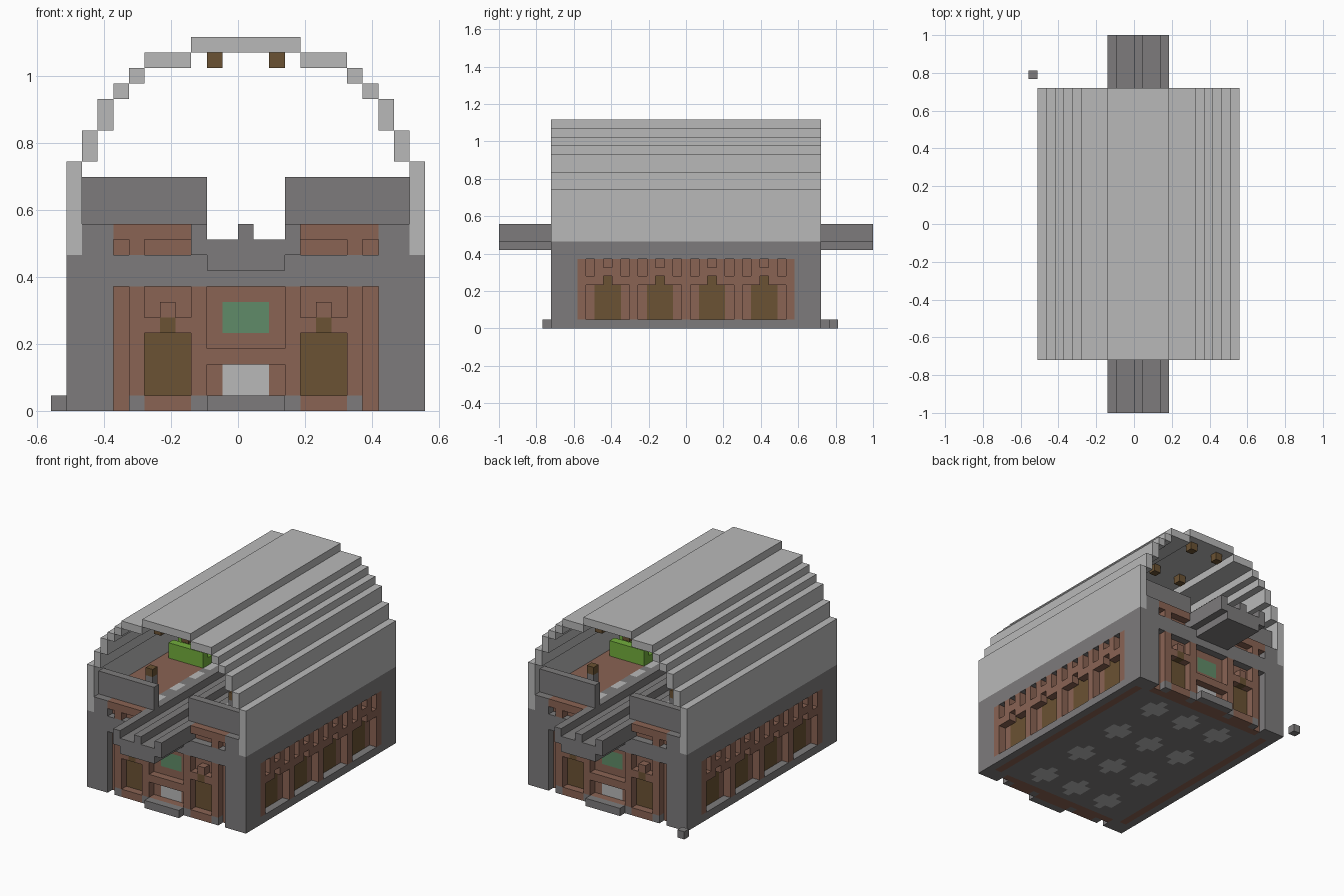
import bpy, bmesh
from mathutils import Vector

cube = bpy.data.objects.get("Cube")
if cube:
    bpy.data.objects.remove(cube, do_unlink=True)

U = 2 / 43                      # edge of one building block
COLOURS = {
    "dark_stone": (0.205, 0.198, 0.200),
    "pale_stone": (0.485, 0.485, 0.485),
    "brick": (0.255, 0.126, 0.088),
    "bronze": (0.145, 0.085, 0.033),
    "sign_green": (0.118, 0.260, 0.140),
    "leaf_green": (0.170, 0.420, 0.045),
}
MATS = {}
for name, rgb in COLOURS.items():
    m = bpy.data.materials.new(name)
    m.use_nodes = True
    m.diffuse_color = (*rgb, 1)
    bsdf = next(n for n in m.node_tree.nodes if n.type == "BSDF_PRINCIPLED")
    bsdf.inputs["Base Color"].default_value = (*rgb, 1)
    bsdf.inputs["Roughness"].default_value = 0.9
    MATS[name] = m

cells = {}                      # block position -> (part, material)


def span(s):
    return range(*s) if isinstance(s, tuple) else (s,)


def mirrored(xs, ys, zs):
    """Blocks of a box, mirrored left-right and front-back."""
    for x in span(xs):
        for y in span(ys):
            for z in span(zs):
                for a in (x, 24 - x):
                    for b in (y, 42 - y):
                        yield a, b, z


def fill(part, mat, xs, ys, zs):
    for c in mirrored(xs, ys, zs):
        cells[c] = (part, mat)


def carve(xs, ys, zs):
    for c in mirrored(xs, ys, zs):
        cells.pop(c, None)


# Main body with the track trough
fill("walls", "dark_stone", (1, 13), (6, 22), (0, 12))
carve((9, 13), (6, 22), 11)

# Brick end walls with columns, slots and friezes
fill("end_brickwork", "brick", (4, 13), (6, 8), (0, 8))
fill("end_brickwork", "brick", (4, 9), (6, 8), (10, 12))
for x in (5, 9):
    fill("column_foot", "dark_stone", x, 6, 0)
carve(4, 6, (0, 8))
carve(4, 6, 10)
carve((6, 9), 6, 10)

# End windows with a niche and a block above
carve((6, 9), 6, (1, 5))
fill("end_window", "bronze", (6, 9), 7, (1, 5))
fill("end_window", "bronze", 7, 6, 5)
carve((6, 9), 6, (6, 8))
fill("window_block", "brick", 7, 6, 6)

# Doorway, sign panel and step
carve((10, 13), 6, (4, 8))
fill("sign_panel", "sign_green", (11, 13), 7, (5, 7))
carve((10, 13), 6, (1, 3))
fill("door", "pale_stone", (11, 13), 7, (1, 3))
fill("door_step", "dark_stone", (10, 13), 5, 0)

# Brick side panels with window bays and small openings
fill("side_brickwork", "brick", (1, 3), (9, 22), (1, 8))
for s in (10, 16):
    carve(1, (s, s + 5), (1, 5))
    carve(1, s + 2, 5)
    fill("side_window", "bronze", 2, (s + 1, s + 4), (1, 5))
    fill("side_window", "bronze", 2, s + 2, 5)
    for y in (s, s + 4):
        carve(1, y, (6, 8))
    carve(1, s + 2, 7)

# Elevated track running through and past both ends
fill("track", "dark_stone", (10, 13), (0, 22), 9)
fill("track", "dark_stone", (9, 13), (0, 22), 10)
fill("track", "dark_stone", 9, (0, 22), 11)
fill("track", "dark_stone", 12, (0, 22), 11)

# Platforms with a marked edge
fill("platform", "brick", (2, 9), (8, 22), 11)
fill("platform_edge", "dark_stone", 8, (8, 22), 11)
for y in (9, 13, 17, 21):
    fill("platform_edge", "pale_stone", 8, (y, y + 2), 11)

# Parapets, planters and posts on the platforms
fill("parapet", "dark_stone", (2, 10), 7, (12, 15))
fill("planter", "leaf_green", (3, 8), (20, 22), 12)
fill("planter", "leaf_green", (3, 8), 20, 13)
fill("post", "dark_stone", 6, 11, (12, 14))
fill("post_lamp", "bronze", 6, 11, 14)

# Stepped vault: (x range, z range) from the eaves to the ridge
for xs, zs in ((1, (10, 16)), (2, (16, 18)), (3, (18, 20)), (4, 20),
               (5, 21), ((6, 9), 22), ((9, 13), 23)):
    fill("roof", "pale_stone", xs, (6, 22), zs)
for y in (7, 14, 21):
    fill("ceiling_lamp", "bronze", 10, y, 22)

# Foundation pattern under the building
fill("foundation", "brick", 2, (8, 22), 0)
fill("foundation", "brick", (4, 13), 7, 0)
for x in (6, 11):
    for y in (9, 16):
        fill("foundation", "pale_stone", (x, x + 3), (y + 1, y + 3), 0)
        fill("foundation", "pale_stone", x + 1, (y, y + 4), 0)

# Loose block by the rear corner
cells[(0, 38, 0)] = ("loose_block", "dark_stone")

# Turn the exposed faces of each part into a mesh
AXES = [Vector(v) for v in ((1, 0, 0), (0, 1, 0), (0, 0, 1))]
names = list(COLOURS)
for part in dict.fromkeys(p for p, _ in cells.values()):
    bm = bmesh.new()
    verts = {}

    def vert(p):
        key = tuple(round(2 * v) for v in p)
        if key not in verts:
            verts[key] = bm.verts.new(((p.x - 12) * U, (p.y - 21.5) * U, p.z * U))
        return verts[key]

    used = list(dict.fromkeys(m for p, m in cells.values() if p == part))
    for c, (p, mat) in cells.items():
        if p != part:
            continue
        centre = Vector(c) + Vector((0.5, 0.5, 0.5))
        for k in range(3):
            for sign in (1, -1):
                n = AXES[k] * sign
                if tuple(int(v) for v in Vector(c) + n) in cells:
                    continue
                a, b = AXES[(k + 1) % 3] / 2, AXES[(k + 2) % 3] / 2 * sign
                mid = centre + n / 2
                f = bm.faces.new([vert(mid + q) for q in (-a - b, a - b, a + b, b - a)])
                f.material_index = used.index(mat)
    bmesh.ops.dissolve_limit(bm, angle_limit=0.01, verts=bm.verts[:],
                             edges=bm.edges[:], delimit={"MATERIAL"})
    mesh = bpy.data.meshes.new(part)
    bm.to_mesh(mesh)
    bm.free()
    for mat in used:
        mesh.materials.append(MATS[mat])
    bpy.context.collection.objects.link(bpy.data.objects.new(part, mesh))
